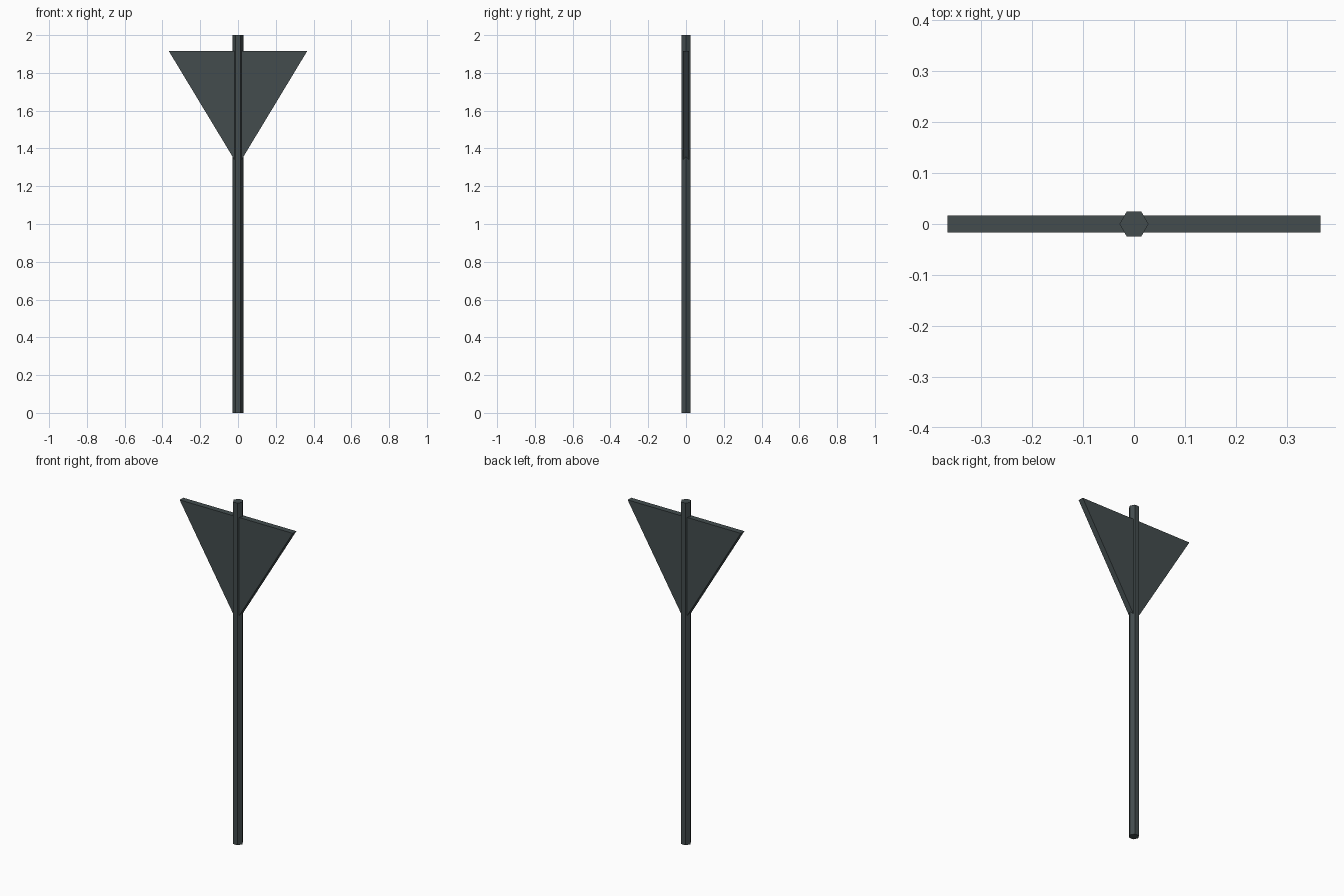
import bpy, bmesh, math

if "Cube" in bpy.data.objects:
    bpy.data.objects.remove(bpy.data.objects["Cube"])

metal = bpy.data.materials.new("dark grey metal")
metal.diffuse_color = (0.056, 0.073, 0.076, 1.0)
metal.use_nodes = True
metal.node_tree.nodes["Principled BSDF"].inputs["Base Color"].default_value = metal.diffuse_color


def prism(name, profile, direction):
    """Extrude a flat outline along a direction into a closed solid."""
    bm = bmesh.new()
    face = bm.faces.new([bm.verts.new(p) for p in profile])
    res = bmesh.ops.extrude_face_region(bm, geom=[face], use_keep_orig=True)
    verts = [g for g in res["geom"] if isinstance(g, bmesh.types.BMVert)]
    bmesh.ops.translate(bm, verts=verts, vec=direction)
    bmesh.ops.recalc_face_normals(bm, faces=bm.faces[:])
    mesh = bpy.data.meshes.new(name)
    bm.to_mesh(mesh)
    bm.free()
    mesh.materials.append(metal)
    obj = bpy.data.objects.new(name, mesh)
    bpy.context.collection.objects.link(obj)
    return obj


# Hexagonal post, corners pointing along x
R = 0.0285
hexagon = [(R * math.cos(math.radians(60 * i)), R * math.sin(math.radians(60 * i)), 0)
           for i in range(6)]
prism("post", hexagon, (0, 0, 2.0))

# Triangular plate, point down, running through the post
HALF_T = 0.0167
triangle = [(-0.366, -HALF_T, 1.915), (0.366, -HALF_T, 1.915), (0, -HALF_T, 1.309)]
prism("triangle_plate", triangle, (0, 2 * HALF_T, 0))
